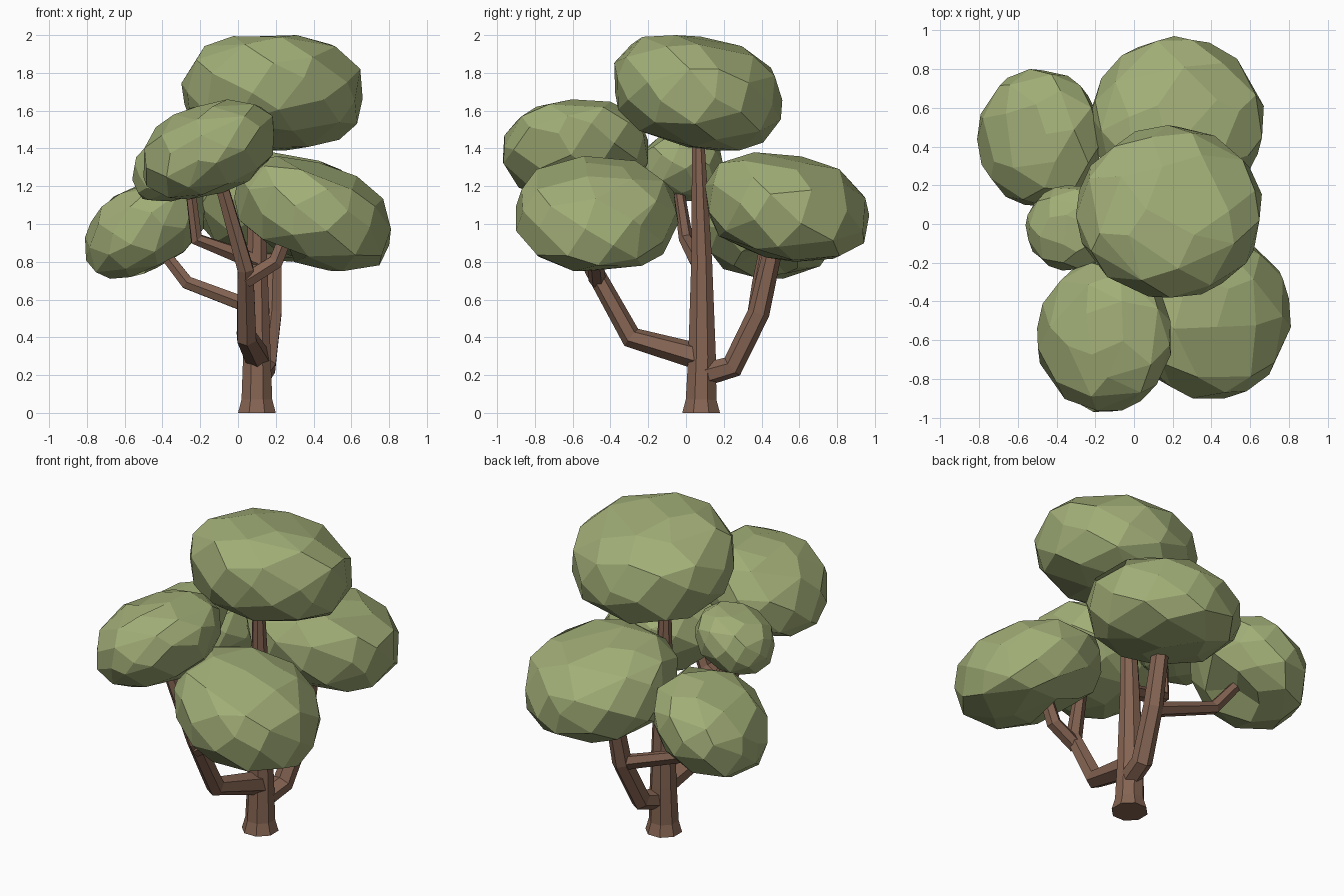
import bpy, bmesh, math, random
from mathutils import Vector, Quaternion

cube = bpy.data.objects.get("Cube")
if cube:
    bpy.data.objects.remove(cube)


def material(name, rgb):
    mat = bpy.data.materials.new(name)
    mat.use_nodes = True
    mat.diffuse_color = (*rgb, 1)
    mat.node_tree.nodes["Principled BSDF"].inputs["Base Color"].default_value = (*rgb, 1)
    return mat


LEAF = material("leaf_green", (0.36, 0.425, 0.185))
BARK = material("bark_brown", (0.235, 0.128, 0.086))


def finish(bm, name, mat):
    bmesh.ops.recalc_face_normals(bm, faces=bm.faces)
    mesh = bpy.data.meshes.new(name)
    bm.to_mesh(mesh)
    bm.free()
    mesh.materials.append(mat)
    obj = bpy.data.objects.new(name, mesh)
    bpy.context.collection.objects.link(obj)
    return obj


def limb(name, path, sides=6):
    """Faceted tapering tube through (x, y, z, radius) points."""
    bm = bmesh.new()
    pts = [Vector(p[:3]) for p in path]
    turn, heading = Quaternion(), Vector((0, 0, 1))
    rings = []
    for i, p in enumerate(pts):
        into = (p - pts[max(i - 1, 0)]).normalized()
        out = (pts[min(i + 1, len(pts) - 1)] - p).normalized()
        aim = (into + out).normalized()
        turn = heading.rotation_difference(aim) @ turn
        heading = aim
        ring = []
        for k in range(sides):
            a = math.tau * (k + 0.5) / sides
            offset = Vector((math.cos(a), math.sin(a), 0)) * path[i][3]
            ring.append(bm.verts.new(p + turn @ offset))
        rings.append(ring)
    for low, high in zip(rings, rings[1:]):
        for k in range(sides):
            n = (k + 1) % sides
            bm.faces.new((low[k], low[n], high[n], high[k]))
    bm.faces.new(rings[0])
    bm.faces.new(rings[-1])
    return finish(bm, name, BARK)


def leaf_clump(name, low, high, tilt_x, tilt_y, seed, dent=None):
    """Irregular faceted boulder of leaves, sheared and fitted to a box.
    The corner nearest to dent is pushed in where a branch enters."""
    rng = random.Random(seed)
    bm = bmesh.new()
    count, power = 54, 2.6
    for i in range(count):
        z = 1 - 2 * (i + 0.5) / count
        a = i * math.pi * (3 - math.sqrt(5)) + seed
        r = math.sqrt(1 - z * z)
        p = Vector((r * math.cos(a), r * math.sin(a), z))
        p += Vector([rng.uniform(-0.1, 0.1) for _ in range(3)])
        # Round in plan, fuller in height
        p /= (p.xy.length ** power + abs(p.z) ** power) ** (1 / power)
        p.z += tilt_x * p.x + tilt_y * p.y
        bm.verts.new(p)
    hull = bmesh.ops.convex_hull(bm, input=bm.verts)
    loose = [v for v in hull["geom_interior"] if isinstance(v, bmesh.types.BMVert)]
    bmesh.ops.delete(bm, geom=loose, context="VERTS")
    for axis in range(3):
        values = [v.co[axis] for v in bm.verts]
        bottom, size = min(values), max(values) - min(values)
        for v in bm.verts:
            t = (v.co[axis] - bottom) / size
            v.co[axis] = low[axis] + t * (high[axis] - low[axis])
    if dent:
        corner = min(bm.verts, key=lambda v: (v.co - Vector(dent)).length)
        corner.co = corner.co.lerp((Vector(low) + Vector(high)) / 2, 0.4)
    bmesh.ops.dissolve_limit(bm, angle_limit=math.radians(12),
                             verts=bm.verts, edges=bm.edges)
    return finish(bm, name, LEAF)


# Trunk with a flared foot
limb("trunk", [(0.1, 0.08, 0, 0.108), (0.1, 0.08, 0.07, 0.088),
               (0.1, 0.085, 0.3, 0.079), (0.1, 0.083, 0.8, 0.06),
               (0.1, 0.063, 1.5, 0.033)], sides=8)

# Front branch, forking into two
limb("front_branch", [(0.1, 0.06, 0.3, 0.07), (0.045, -0.29, 0.4, 0.058),
                      (0.04, -0.49, 0.76, 0.048), (-0.1, -0.58, 1.25, 0.036)])
limb("front_fork", [(0.04, -0.47, 0.7, 0.045), (0.2, -0.48, 0.8, 0.045),
                    (0.28, -0.48, 1.0, 0.038)])

# Back branch with its side arm
limb("back_branch", [(0.115, 0.09, 0.2, 0.062), (0.145, 0.245, 0.245, 0.062),
                     (0.18, 0.385, 0.53, 0.058), (0.19, 0.48, 0.95, 0.048)])
limb("back_side_arm", [(0.18, 0.37, 0.52, 0.046), (-0.27, 0.39, 0.69, 0.04),
                       (-0.45, 0.43, 0.92, 0.032)])

# Thin upper branch
limb("upper_branch", [(0.1, 0.07, 0.8, 0.05), (-0.22, 0.0, 0.92, 0.038),
                      (-0.26, -0.05, 1.25, 0.028)])

# Leaf clumps: box corners, then tilt along x and y
leaf_clump("crown_leaves", (-0.3, -0.38, 1.39), (0.66, 0.51, 2.0), -0.03, -0.2, 3)
leaf_clump("front_high_leaves", (-0.5, -0.97, 1.13), (0.19, -0.2, 1.66), 0.32, 0.04, 4)
leaf_clump("front_low_leaves", (-0.02, -0.9, 0.75), (0.81, -0.04, 1.36), -0.34, 0.0, 5,
           dent=(0.22, -0.48, 0.82))
leaf_clump("back_leaves", (-0.23, 0.1, 0.8), (0.67, 0.97, 1.38), -0.1, -0.2, 6)
leaf_clump("side_low_leaves", (-0.81, 0.09, 0.71), (-0.17, 0.8, 1.26), 0.4, 0.0, 7,
           dent=(-0.38, 0.42, 0.8))
leaf_clump("side_small_leaves", (-0.56, -0.24, 1.12), (-0.1, 0.2, 1.48), 0.25, 0.0, 8)
